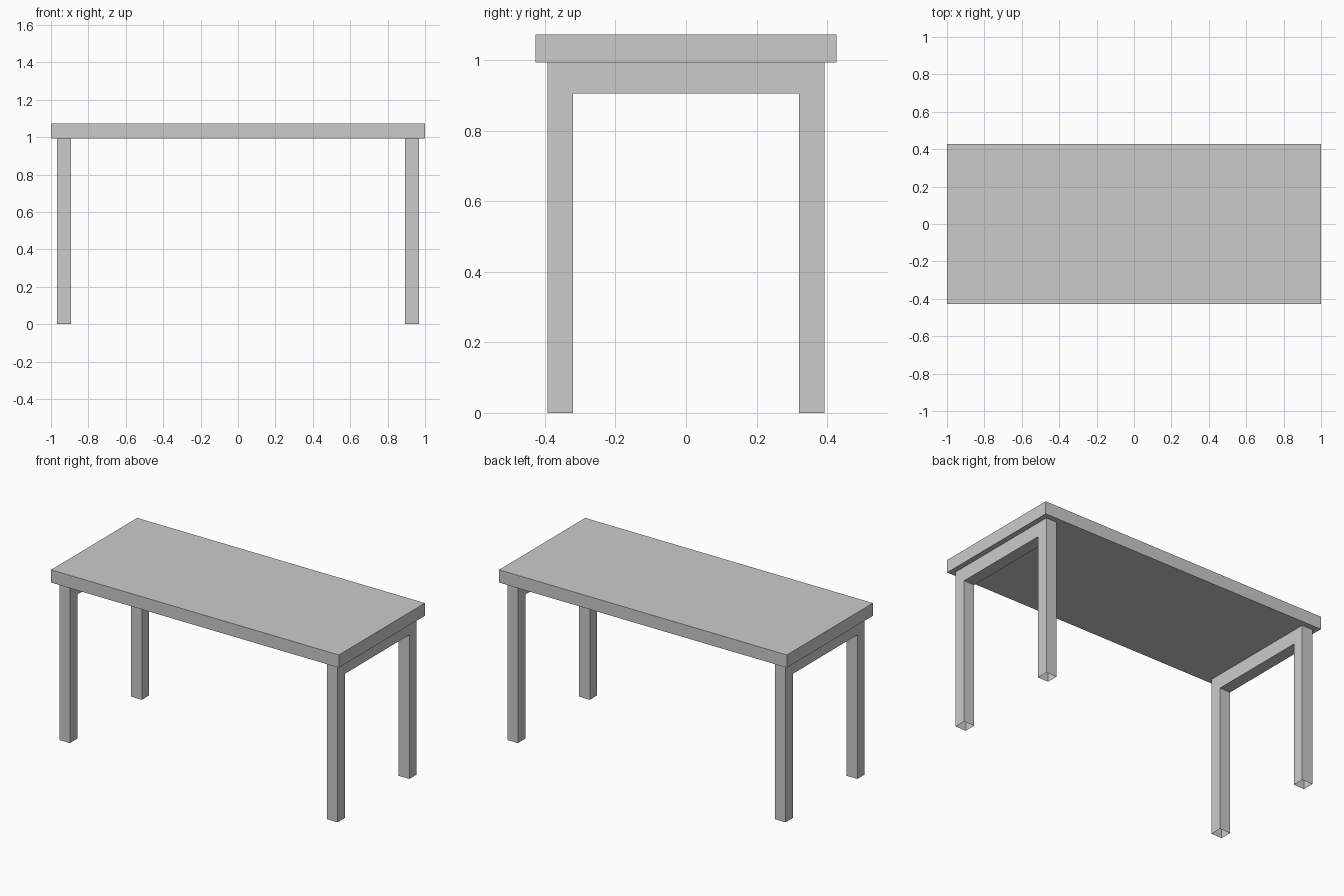
import bpy, bmesh
from mathutils import Vector

if "Cube" in bpy.data.objects:
    bpy.data.objects.remove(bpy.data.objects["Cube"])

TOP_Z, RAIL_Z = 0.993, 0.905


def add_object(name, bm):
    bmesh.ops.recalc_face_normals(bm, faces=bm.faces)
    mesh = bpy.data.meshes.new(name)
    bm.to_mesh(mesh)
    bm.free()
    obj = bpy.data.objects.new(name, mesh)
    bpy.context.collection.objects.link(obj)
    return obj


# Tabletop slab
bm = bmesh.new()
bmesh.ops.create_cube(bm, size=1)
bmesh.ops.scale(bm, vec=(2.0, 0.854, 0.08), verts=bm.verts)
bmesh.ops.translate(bm, vec=(0, 0, TOP_Z + 0.04), verts=bm.verts)
add_object("tabletop", bm)

# End frame: two legs and a rail as one arch profile, extruded along x
half = [(0.32, RAIL_Z), (0.32, 0), (0.393, 0), (0.393, TOP_Z)]
profile = half + [(-y, z) for y, z in reversed(half)]
bm = bmesh.new()
face = bm.faces.new([bm.verts.new((0.893, y, z)) for y, z in profile])
ext = bmesh.ops.extrude_face_region(bm, geom=[face], use_keep_orig=True)
verts = [g for g in ext["geom"] if isinstance(g, bmesh.types.BMVert)]
bmesh.ops.translate(bm, vec=Vector((0.074, 0, 0)), verts=verts)
bmesh.ops.recalc_face_normals(bm, faces=bm.faces)

# Legs are open at the feet
feet = [f for f in bm.faces if all(v.co.z < 0.001 for v in f.verts)]
bmesh.ops.delete(bm, geom=feet, context='FACES_ONLY')
frames = add_object("end_leg_frames", bm)

# Matching frame at the other end
mirror = frames.modifiers.new("mirror", 'MIRROR')
mirror.use_axis = (True, False, False)
